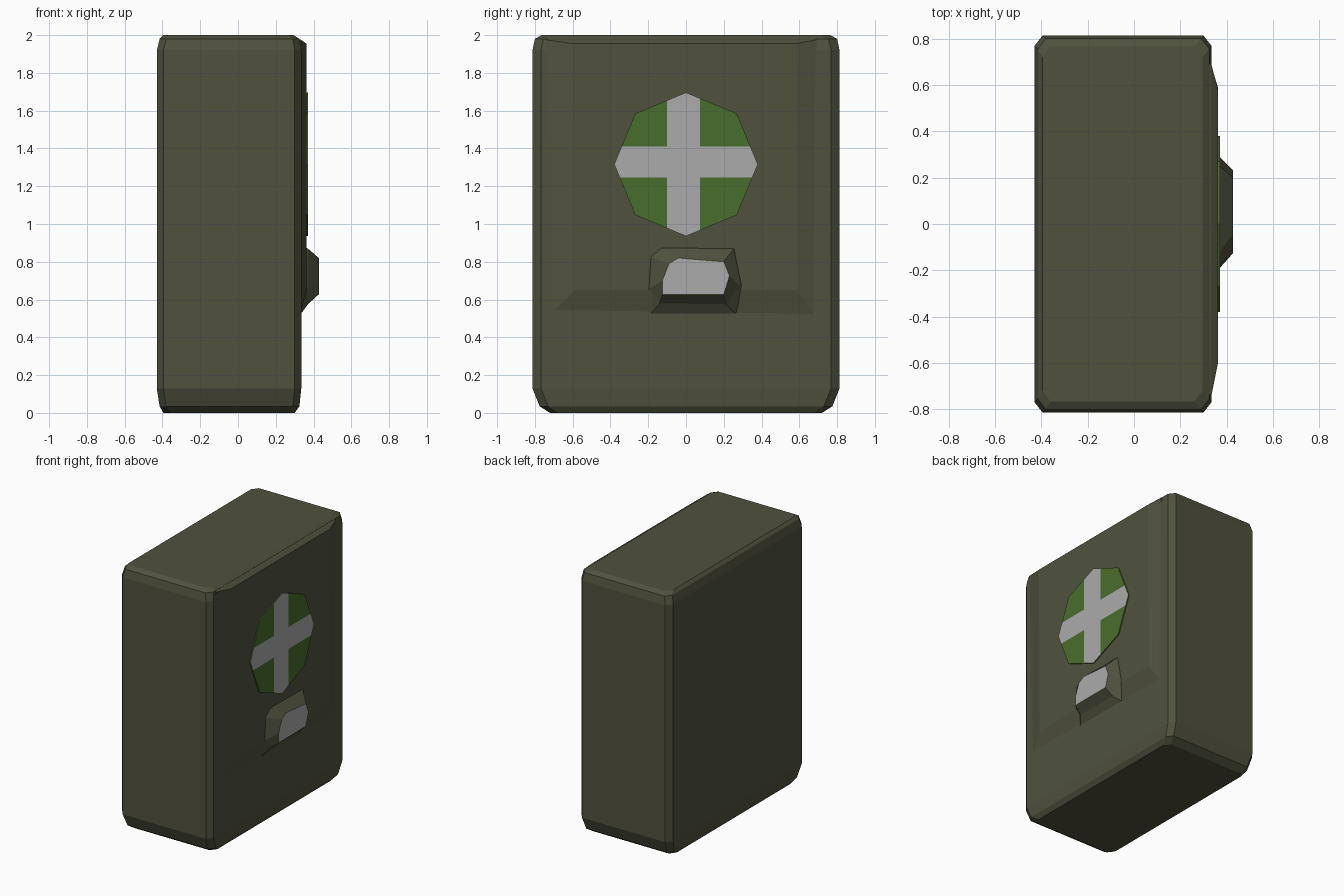
import bpy, bmesh, math

if "Cube" in bpy.data.objects:
    bpy.data.objects.remove(bpy.data.objects["Cube"])


def material(name, rgb):
    m = bpy.data.materials.new(name)
    m.diffuse_color = (*rgb, 1)
    m.use_nodes = True
    m.node_tree.nodes["Principled BSDF"].inputs["Base Color"].default_value = m.diffuse_color
    return m


olive = material("olive", (0.080, 0.083, 0.048))
green = material("green", (0.066, 0.155, 0.027))
grey = material("light_grey", (0.41, 0.41, 0.41))


def finish(bm, name, mats):
    bmesh.ops.recalc_face_normals(bm, faces=bm.faces)
    me = bpy.data.meshes.new(name)
    bm.to_mesh(me)
    bm.free()
    for m in mats:
        me.materials.append(m)
    ob = bpy.data.objects.new(name, me)
    bpy.context.collection.objects.link(ob)
    return ob


def loft(name, rings, mats, cap_mat=0):
    """Skin a stack of closed rings; the last cap may have its own material."""
    bm = bmesh.new()
    vs = [[bm.verts.new(p) for p in r] for r in rings]
    n = len(rings[0])
    for a, b in zip(vs, vs[1:]):
        for i in range(n):
            j = (i + 1) % n
            bm.faces.new((a[i], a[j], b[j], b[i]))
    bm.faces.new(vs[0][::-1])
    bm.faces.new(vs[-1]).material_index = cap_mat
    return finish(bm, name, mats)


# Case: chamfered rectangles stacked upward, rounder at the bottom corners
def case_ring(z, x0, x1, hy, cx=0.035, cy=0.045):
    return [(x0 + cx, -hy, z), (x1 - cx, -hy, z), (x1, -hy + cy, z), (x1, hy - cy, z),
            (x1 - cx, hy, z), (x0 + cx, hy, z), (x0, hy - cy, z), (x0, -hy + cy, z)]


loft("case_body", [
    case_ring(0.00, -0.395, 0.30, 0.72),
    case_ring(0.035, -0.415, 0.325, 0.775),
    case_ring(0.13, -0.43, 0.335, 0.813),
    case_ring(1.92, -0.43, 0.335, 0.813),
    case_ring(1.98, -0.415, 0.325, 0.80),
    case_ring(2.00, -0.395, 0.295, 0.765)], [olive])

# Shallow raised front panel running into the top edge
loft("front_panel", [
    [(0.28, -0.70, 0.52), (0.28, 0.70, 0.52), (0.28, 0.70, 1.998), (0.28, -0.70, 1.998)],
    [(0.334, -0.70, 0.54), (0.334, 0.68, 0.52), (0.334, 0.69, 1.975), (0.334, -0.74, 1.975)],
    [(0.362, -0.59, 0.65), (0.362, 0.59, 0.65), (0.362, 0.58, 1.955), (0.362, -0.60, 1.955)]],
    [olive])


# Latch: tapered lump with a grey end face
def latch_ring(x, pts):
    return [(x, y, z) for y, z in pts]


loft("latch", [
    latch_ring(0.33, [(-0.19, 0.52), (0.27, 0.52), (0.31, 0.68), (0.27, 0.885),
                      (-0.17, 0.885), (-0.21, 0.83), (-0.23, 0.66)]),
    latch_ring(0.37, [(-0.14, 0.58), (0.21, 0.575), (0.29, 0.67), (0.25, 0.865),
                      (-0.12, 0.87), (-0.18, 0.82), (-0.19, 0.66)]),
    latch_ring(0.428, [(-0.125, 0.628), (0.20, 0.628), (0.23, 0.725), (0.20, 0.80),
                       (-0.04, 0.82), (-0.09, 0.79), (-0.125, 0.70)])],
    [olive, grey], cap_mat=1)

# Badge: thin octagon cut along the cross edges, cross faces coloured grey
Y0, Y1, Z0, Z1, ZC = -0.10, 0.075, 1.245, 1.41, 1.316
bm = bmesh.new()
pts = [(0.38 * math.cos(i * math.pi / 4), ZC + 0.38 * math.sin(i * math.pi / 4)) for i in range(8)]
lo, hi = ([bm.verts.new((x, y, z)) for y, z in pts] for x in (0.355, 0.370))
bm.faces.new(hi)
bm.faces.new(lo[::-1])
for i in range(8):
    j = (i + 1) % 8
    bm.faces.new((lo[i], lo[j], hi[j], hi[i]))
for co, no in (((0, Y0, 0), (0, 1, 0)), ((0, Y1, 0), (0, 1, 0)),
               ((0, 0, Z0), (0, 0, 1)), ((0, 0, Z1), (0, 0, 1))):
    bmesh.ops.bisect_plane(bm, geom=bm.verts[:] + bm.edges[:] + bm.faces[:],
                           plane_co=co, plane_no=no)
for f in bm.faces:
    c = f.calc_center_median()
    if c.x > 0.369 and (Y0 < c.y < Y1 or Z0 < c.z < Z1):
        f.material_index = 1
finish(bm, "cross_badge", [green, grey])
